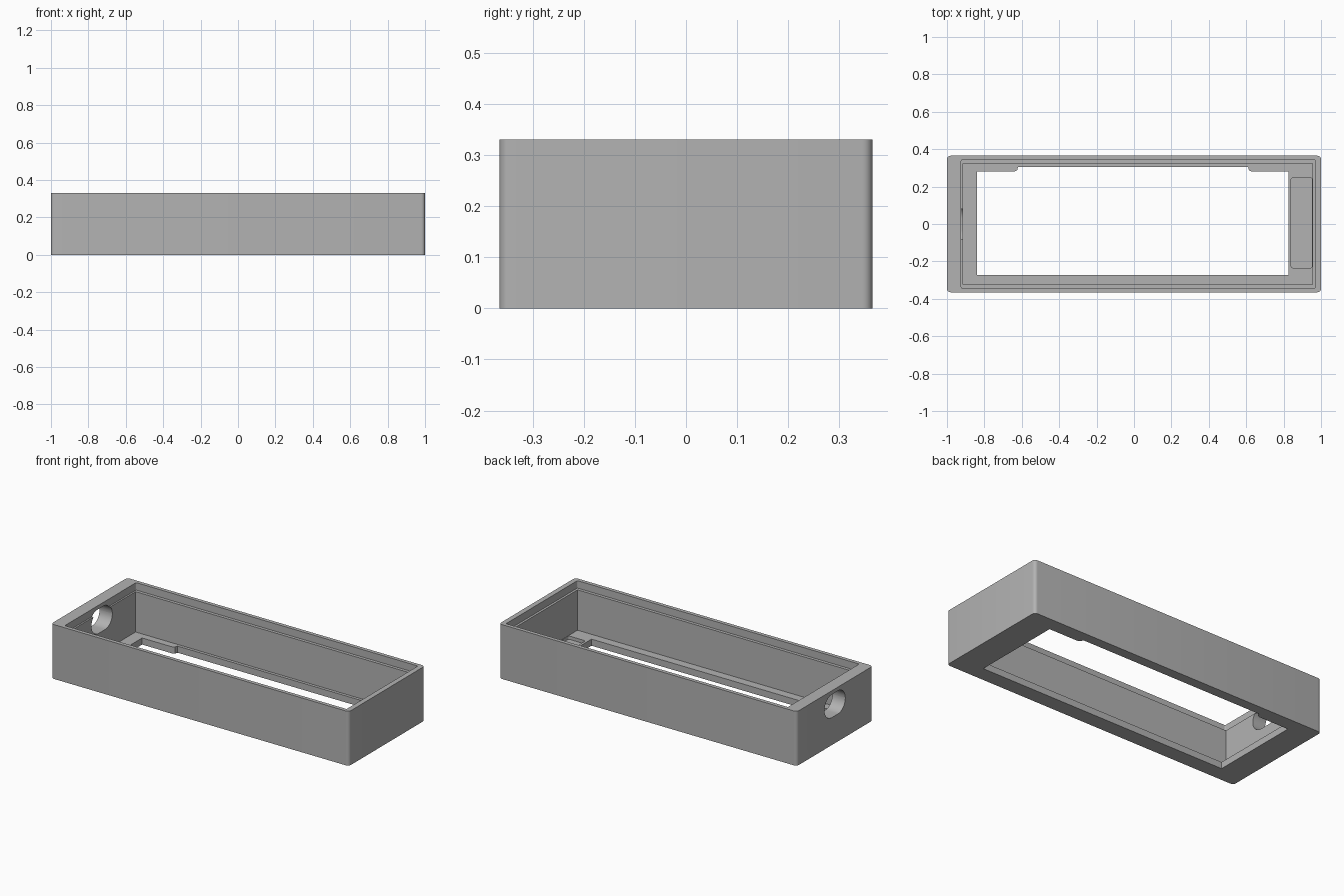
import bpy, bmesh, math

cube = bpy.data.objects.get("Cube")
if cube:
    bpy.data.objects.remove(cube, do_unlink=True)

grey = bpy.data.materials.new("matte_grey")
grey.use_nodes = True
colour = (0.45, 0.45, 0.45, 1)
grey.diffuse_color = colour
grey.node_tree.nodes["Principled BSDF"].inputs["Base Color"].default_value = colour


def rounded(x0, x1, y0, y1, r, steps=6):
    """Outline of a rectangle with rounded corners."""
    if r == 0:
        return [(x0, y0), (x1, y0), (x1, y1), (x0, y1)]
    centres = [(x1 - r, y1 - r), (x0 + r, y1 - r), (x0 + r, y0 + r), (x1 - r, y0 + r)]
    pts = []
    for q, (cx, cy) in enumerate(centres):
        for i in range(steps + 1):
            a = math.pi / 2 * (q + i / steps)
            pts.append((cx + r * math.cos(a), cy + r * math.sin(a)))
    return pts


def prism(name, outline, low, high, axis="z"):
    """Extrude an outline along z, or a (y, z) outline along x."""
    bm = bmesh.new()
    place = (lambda p, h: (p[0], p[1], h)) if axis == "z" else (lambda p, h: (h, p[0], p[1]))
    face = bm.faces.new([bm.verts.new(place(p, low)) for p in outline])
    ext = bmesh.ops.extrude_face_region(bm, geom=[face])
    shift = (0, 0, high - low) if axis == "z" else (high - low, 0, 0)
    verts = [g for g in ext["geom"] if isinstance(g, bmesh.types.BMVert)]
    bmesh.ops.translate(bm, verts=verts, vec=shift)
    bmesh.ops.recalc_face_normals(bm, faces=bm.faces)
    mesh = bpy.data.meshes.new(name)
    bm.to_mesh(mesh)
    bm.free()
    mesh.materials.append(grey)
    ob = bpy.data.objects.new(name, mesh)
    bpy.context.collection.objects.link(ob)
    return ob


TOP, LEDGE, FLOOR = 0.33, 0.285, 0.04

# Outer shell
case = prism("case_body", rounded(-1, 1, -0.365, 0.365, 0.02), 0, TOP)

# Floor opening, with a shallow wider stretch at the back
opening = [(-0.84, -0.272), (0.825, -0.272), (0.825, 0.28), (0.63, 0.28),
           (0.615, 0.287), (0.61, 0.305), (-0.62, 0.305), (-0.625, 0.287),
           (-0.64, 0.28), (-0.84, 0.28)]

# Cavity, lid rebate, opening, floor pocket and cable hole
cutters = [
    prism("cavity_cutter", rounded(-0.914, 0.955, -0.323, 0.323, 0), FLOOR, 0.5),
    prism("rebate_cutter", rounded(-0.924, 0.969, -0.342, 0.342, 0.006), LEDGE, 0.5),
    prism("opening_cutter", opening, -0.1, 0.1),
    prism("pocket_cutter", rounded(0.84, 0.953, -0.235, 0.248, 0.012), 0.02, 0.1),
    prism("cable_hole_cutter", rounded(-0.1, 0.1, 0.167, 0.307, 0.0699, 10), -1.1, -0.8, "x"),
]

bpy.context.view_layer.objects.active = case
for cutter in cutters:
    cutter.hide_render = True
    mod = case.modifiers.new(cutter.name, "BOOLEAN")
    mod.operation = "DIFFERENCE"
    mod.solver = "EXACT"
    mod.object = cutter
    bpy.ops.object.modifier_apply(modifier=mod.name)
    bpy.data.objects.remove(cutter, do_unlink=True)

# Smooth the rounded corners only
bpy.ops.object.select_all(action="DESELECT")
case.select_set(True)
bpy.ops.object.shade_smooth_by_angle(angle=math.radians(30))
